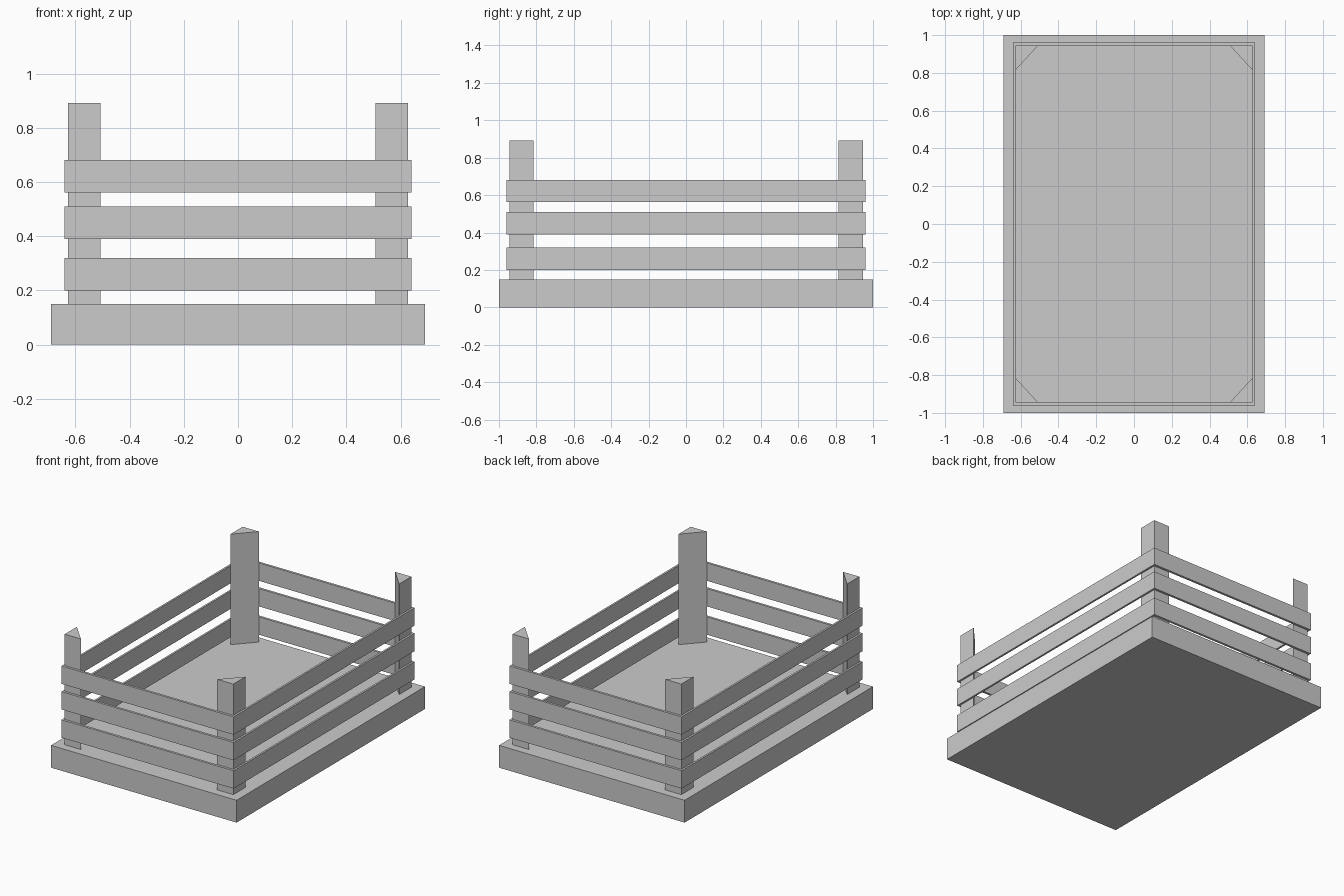
import bpy, bmesh

if "Cube" in bpy.data.objects:
    bpy.data.objects.remove(bpy.data.objects["Cube"])

BASE_H = 0.15
IN_X, IN_Y = 0.627, 0.945      # inside face of the slats, outer face of the posts
OUT_X, OUT_Y = 0.64, 0.961     # outside face of the slats


def make_object(name, bm):
    bmesh.ops.recalc_face_normals(bm, faces=bm.faces)
    mesh = bpy.data.meshes.new(name)
    bm.to_mesh(mesh)
    bm.free()
    obj = bpy.data.objects.new(name, mesh)
    bpy.context.collection.objects.link(obj)
    return obj


def prism(name, points, z0, z1):
    """Extrude a flat outline from z0 up to z1."""
    bm = bmesh.new()
    face = bm.faces.new([bm.verts.new((x, y, z0)) for x, y in points])
    top = bmesh.ops.extrude_face_region(bm, geom=[face], use_keep_orig=True)["geom"]
    verts = [v for v in top if isinstance(v, bmesh.types.BMVert)]
    bmesh.ops.translate(bm, verts=verts, vec=(0, 0, z1 - z0))
    return make_object(name, bm)


def rectangle(x, y):
    return [(-x, -y), (x, -y), (x, y), (-x, y)]


def slat_ring(name, z0, z1):
    """One course of four thin boards joined at the corners."""
    bm = bmesh.new()
    loops = [[bm.verts.new((x, y, z)) for x, y in rectangle(hx, hy)]
             for hx, hy, z in ((OUT_X, OUT_Y, z0), (OUT_X, OUT_Y, z1),
                               (IN_X, IN_Y, z1), (IN_X, IN_Y, z0))]
    for a, b in zip(loops, loops[1:] + loops[:1]):
        for i in range(4):
            j = (i + 1) % 4
            bm.faces.new((a[i], a[j], b[j], b[i]))
    return make_object(name, bm)


# Solid floor slab
prism("crate_base", rectangle(0.69, 1.0), 0, BASE_H)

# Triangular corner posts
for sx, side in ((-1, "left"), (1, "right")):
    for sy, end in ((-1, "front"), (1, "back")):
        outline = [(sx * IN_X, sy * IN_Y), (sx * 0.507, sy * IN_Y), (sx * IN_X, sy * 0.815)]
        prism(f"corner_post_{end}_{side}", outline, BASE_H, 0.893)

# Three courses of slats around the posts
for level, z in (("lower", 0.20), ("middle", 0.39), ("upper", 0.562)):
    slat_ring(f"{level}_slats", z, z + 0.12)
